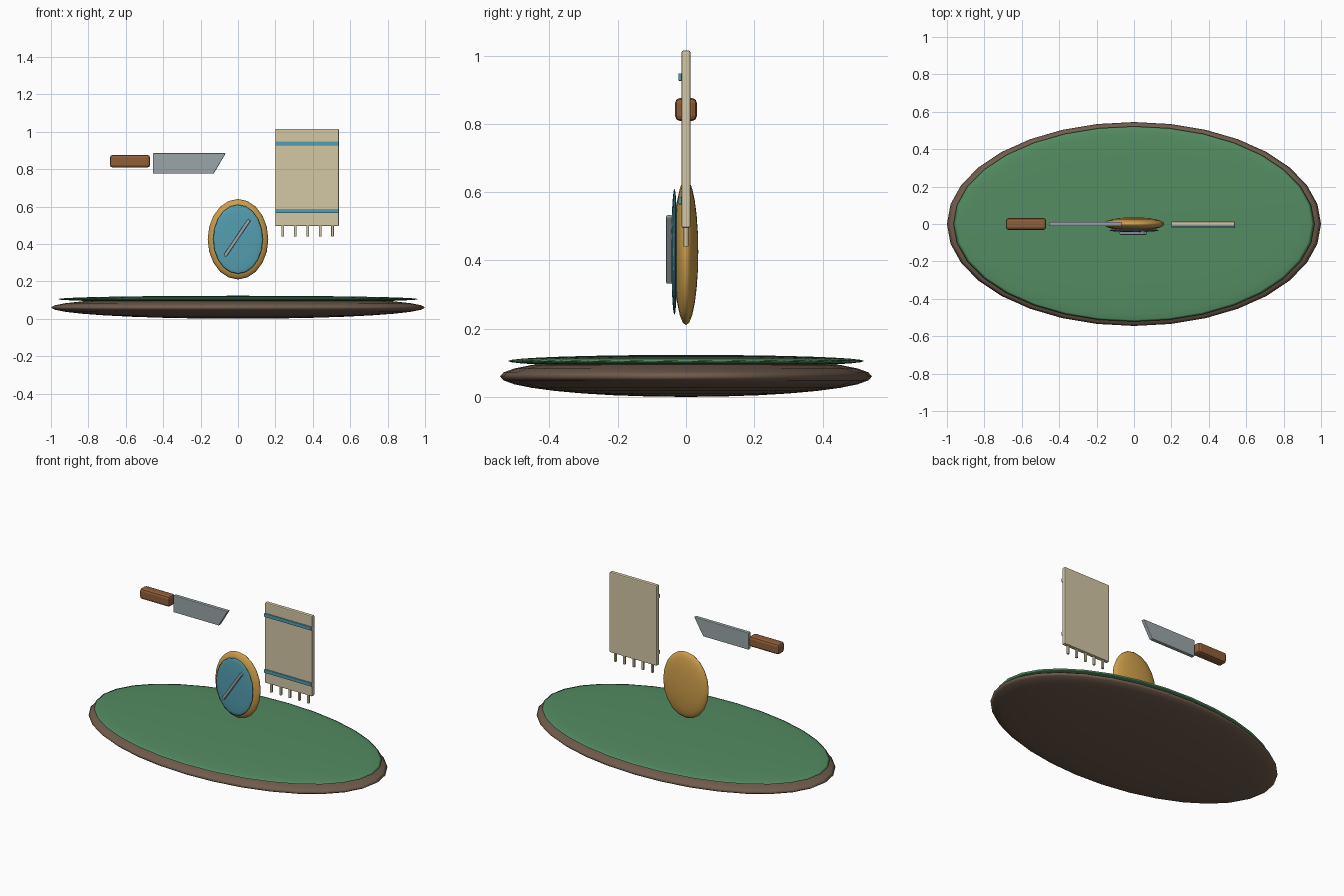
import bpy, bmesh, math
from mathutils import Matrix, Vector

if "Cube" in bpy.data.objects:
    bpy.data.objects.remove(bpy.data.objects["Cube"])


def material(name, r, g, b):
    m = bpy.data.materials.new(name)
    m.diffuse_color = [((c / 255 + 0.055) / 1.055) ** 2.4 for c in (r, g, b)] + [1]
    m.use_nodes = True
    m.node_tree.nodes["Principled BSDF"].inputs["Base Color"].default_value = m.diffuse_color
    return m


WOOD = material("dark_wood", 112, 92, 76)
GREEN = material("green", 84, 140, 98)
BRASS = material("brass", 205, 158, 74)
TEAL = material("teal", 84, 158, 176)
CREAM = material("cream", 212, 199, 165)
STEEL = material("steel", 154, 166, 168)
HANDLE = material("handle_wood", 143, 94, 58)


def finish(name, bm, mat, bevel=0, segments=2):
    bmesh.ops.recalc_face_normals(bm, faces=bm.faces)
    me = bpy.data.meshes.new(name)
    bm.to_mesh(me)
    bm.free()
    me.materials.append(mat)
    ob = bpy.data.objects.new(name, me)
    bpy.context.collection.objects.link(ob)
    if bevel:
        mod = ob.modifiers.new("bevel", "BEVEL")
        mod.width, mod.segments = bevel, segments
    return ob


def ellipsoid(name, center, radii, mat, segs, rings, pole_y=False):
    bm = bmesh.new()
    bmesh.ops.create_uvsphere(bm, u_segments=segs, v_segments=rings, radius=1)
    if pole_y:
        bm.transform(Matrix.Rotation(math.pi / 2, 4, 'X'))
    bm.transform(Matrix.Translation(center) @ Matrix.Diagonal((*radii, 1)))
    for f in bm.faces:
        f.smooth = True
    return finish(name, bm, mat)


def box(name, lo, hi, mat, bevel=0, segments=2, tilt=0):
    lo, hi = Vector(lo), Vector(hi)
    bm = bmesh.new()
    bmesh.ops.create_cube(bm, size=1)
    bm.transform(Matrix.Translation((lo + hi) / 2) @ Matrix.Rotation(tilt, 4, 'Y')
                 @ Matrix.Diagonal((*(hi - lo), 1)))
    return finish(name, bm, mat, bevel, segments)


# oval base with green top
ellipsoid("base", (0, 0, 0.06), (1.0, 0.545, 0.06), WOOD, 32, 16)
ellipsoid("base_top", (0, 0, 0.105), (0.965, 0.522, 0.018), GREEN, 32, 16)

# upright oval medallion with diagonal bar
ellipsoid("medallion", (0, 0, 0.425), (0.162, 0.036, 0.215), BRASS, 20, 12, True)
ellipsoid("medallion_face", (0, -0.034, 0.425), (0.133, 0.009, 0.185), TEAL, 20, 12, True)
box("medallion_bar", (-0.122, -0.058, 0.423), (0.112, -0.04, 0.441), STEEL, 0.004, 2,
    -math.radians(56))

# hanging towel with stripes and fringe
box("towel", (0.2, -0.013, 0.495), (0.54, 0.013, 1.015), CREAM, 0.006)
for i, z in enumerate((0.575, 0.937)):
    box(f"towel_stripe_{i + 1}", (0.201, -0.022, z - 0.011), (0.539, -0.012, z + 0.011), TEAL, 0.002)
for i in range(5):
    x = 0.24 + i * 0.0663
    box(f"towel_fringe_{i + 1}", (x - 0.007, -0.007, 0.44), (x + 0.007, 0.007, 0.5), CREAM, 0.002)

# knife: handle and slanted blade
box("knife_handle", (-0.685, -0.032, 0.808), (-0.47, 0.032, 0.876), HANDLE, 0.015, 2)
bm = bmesh.new()
outline = [(-0.455, 0.885), (-0.065, 0.885), (-0.13, 0.776), (-0.455, 0.776)]
face = bm.faces.new([bm.verts.new((x, -0.012, z)) for x, z in outline])
side = bmesh.ops.extrude_face_region(bm, geom=[face])["geom"]
bmesh.ops.translate(bm, vec=(0, 0.024, 0),
                    verts=[g for g in side if isinstance(g, bmesh.types.BMVert)])
finish("knife_blade", bm, STEEL, 0.004)
